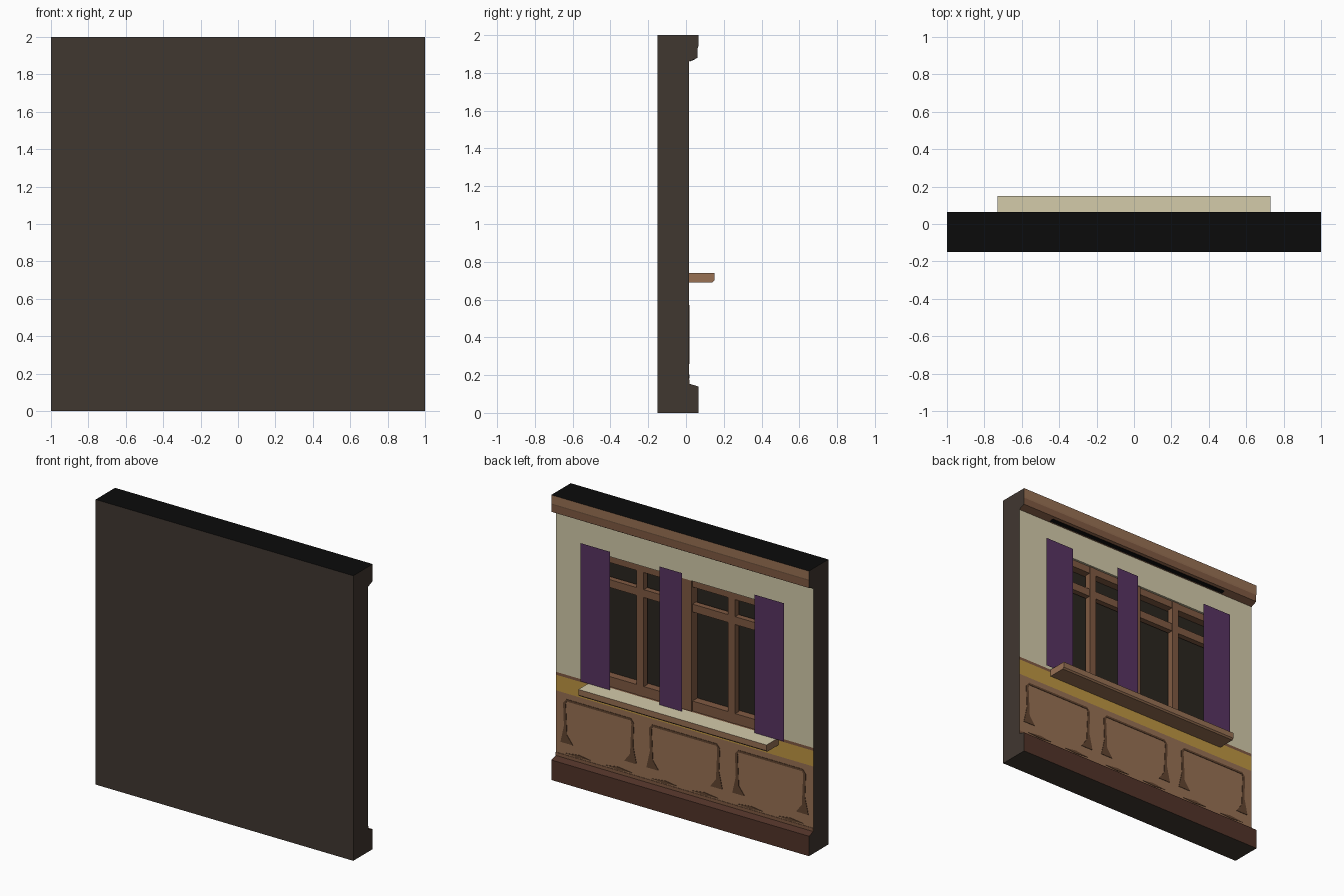
import bpy, bmesh

if "Cube" in bpy.data.objects:
    bpy.data.objects.remove(bpy.data.objects["Cube"])

def lin(c):
    c /= 255
    return c / 12.92 if c <= 0.04045 else ((c + 0.055) / 1.055) ** 2.4

COLOURS = {
    "dark_brown": (64, 55, 48), "black": (11, 11, 11), "cream": (212, 203, 170),
    "wood": (152, 113, 84), "dark_wood": (98, 69, 48), "mustard": (190, 150, 66),
    "red_brown": (82, 52, 41), "purple": (88, 52, 98), "glass": (42, 38, 31),
    "frame_brown": (128, 90, 66),
}
MATS = {}
for n, c in COLOURS.items():
    m = bpy.data.materials.new(n)
    m.diffuse_color = (*[lin(v) for v in c], 1)
    m.use_nodes = True
    m.node_tree.nodes["Principled BSDF"].inputs["Base Color"].default_value = m.diffuse_color
    MATS[n] = m


def build(name, bm, rule):
    """Finish a mesh; rule(normal, centre) gives the colour of each face."""
    me = bpy.data.meshes.new(name)
    used = []
    bm.normal_update()
    for f in bm.faces:
        col = rule(f.normal, f.calc_center_median()) if callable(rule) else rule
        if col not in used:
            used.append(col)
            me.materials.append(MATS[col])
        f.material_index = used.index(col)
    bm.to_mesh(me)
    bm.free()
    ob = bpy.data.objects.new(name, me)
    bpy.context.collection.objects.link(ob)
    return ob


def extrude_x(name, pts, x0, x1, rule):
    """Extrude a (y, z) profile along x."""
    bm = bmesh.new()
    f = bm.faces.new([bm.verts.new((x0, y, z)) for y, z in pts])
    r = bmesh.ops.extrude_face_region(bm, geom=[f])
    for v in r["geom"]:
        if isinstance(v, bmesh.types.BMVert):
            v.co.x = x1
    bmesh.ops.recalc_face_normals(bm, faces=bm.faces[:])
    return build(name, bm, rule)


def box(name, x0, x1, y0, y1, z0, z1, rule):
    return extrude_x(name, [(y0, z0), (y1, z0), (y1, z1), (y0, z1)], x0, x1, rule)


def plate(name, pts, y, rule, thick=0.004):
    """Thin plate on the room side from an (x, z) outline."""
    bm = bmesh.new()
    f = bm.faces.new([bm.verts.new((x, y, z)) for x, z in pts])
    if thick:
        r = bmesh.ops.extrude_face_region(bm, geom=[f])
        for v in r["geom"]:
            if isinstance(v, bmesh.types.BMVert):
                v.co.y += thick
        bmesh.ops.recalc_face_normals(bm, faces=bm.faces[:])
    else:
        f.normal_update()
        if f.normal.y < 0:
            bmesh.ops.reverse_faces(bm, faces=[f])
    return build(name, bm, rule)


def faced(col):
    """Dark on the ends, coloured elsewhere."""
    return lambda n, c: "dark_brown" if abs(n.x) > 0.9 and abs(c.x) > 0.99 else col


FACE, GLASS = 0.015, -0.06      # wall face and glass depth
W, Z0, Z1 = 0.70, 0.74, 1.66    # window opening

# outer wall slab
box("outer_wall", -1, 1, -0.15, GLASS, 0, 2, lambda n, c: "black" if n.z > 0.9 else "dark_brown")

# inner wall bands
box("wainscot", -1, 1, GLASS, FACE, 0.1, 0.61, faced("wood"))
box("dado_band", -1, 1, GLASS, FACE, 0.61, 0.72, faced("mustard"))
box("dado_line", -1, 1, GLASS, FACE, 0.72, Z0, faced("frame_brown"))
box("wall_above_window", -1, 1, GLASS, FACE, Z1, 1.9, faced("cream"))
for side, x0, x1 in (("right", W, 1), ("left", -1, -W)):
    box("wall_" + side, x0, x1, GLASS, FACE, Z0, Z1, faced("cream"))

# skirting and cornice mouldings
extrude_x("skirting", [(GLASS, 0), (0.065, 0), (0.065, 0.14), (FACE, 0.155), (GLASS, 0.155)], -1, 1,
          lambda n, c: "dark_brown" if abs(n.x) > 0.9 or n.z < -0.9 else "red_brown")


def cornice_rule(n, c):
    if n.z > 0.9:
        return "black"
    if abs(n.x) > 0.9:
        return "dark_brown"
    return "wood" if c.z > 1.93 else "frame_brown"


extrude_x("cornice", [(GLASS, 2), (0.065, 2), (0.065, 1.94), (0.062, 1.93), (0.062, 1.88),
                      (FACE, 1.86), (GLASS, 1.86)], -1, 1, cornice_rule)
extrude_x("cornice_slot", [(0.022, 1.865), (0.022, 1.861), (0.045, 1.870), (0.045, 1.875)],
          -0.74, 0.74, "black")

# window: glass, frame, posts and rails
box("glass", -W, W, GLASS, GLASS + 0.005, Z0, Z1, "glass")
box("frame_top", -W, W, GLASS, 0.0, Z1 - 0.05, Z1, "frame_brown")
box("frame_bottom", -W, W, GLASS, 0.0, Z0, 0.81, "frame_brown")
box("centre_post", -0.05, 0.05, GLASS, 0.008, Z0, Z1, "frame_brown")
for s in (-1, 1):
    box("side_post", s * (W - 0.05), s * W, GLASS, 0.0, Z0, Z1, "frame_brown")
    box("mullion", s * 0.355 - 0.027, s * 0.355 + 0.027, -0.04, 0.003, Z0, Z1, "frame_brown")
    box("transom", s * 0.05, s * (W - 0.05), -0.04, 0.0, 1.435, 1.49, "frame_brown")

# window sill
extrude_x("sill", [(FACE, 0.69), (0.14, 0.69), (0.15, 0.70), (0.15, Z0), (FACE, Z0)], -0.73, 0.73,
          lambda n, c: "cream" if n.z > 0.9 else "wood")

# flat curtain panels
for name, cx, w in (("curtain_right", 0.675, 0.23), ("curtain_centre", 0.088, 0.176),
                    ("curtain_left", -0.675, 0.23)):
    a, b = cx - w / 2, cx + w / 2
    plate(name, [(a, Z0), (b, Z0), (b, 1.71), (a, 1.71)], 0.043, "purple", 0)

# painted wainscot panels: thin top line, sides widening downwards
for i in (-1, 0, 1):
    cx = i * 0.667
    plate("panel_top_line", [(cx - 0.25, 0.555), (cx + 0.25, 0.555), (cx + 0.25, 0.57), (cx - 0.25, 0.57)],
          FACE, "dark_wood", 0.003)
    for s in (-1, 1):
        plate("panel_side_line", [(cx + s * x, z) for x, z in
              ((0.25, 0.57), (0.275, 0.54), (0.268, 0.38), (0.295, 0.26), (0.20, 0.26),
               (0.245, 0.32), (0.255, 0.53), (0.25, 0.555))], FACE, "dark_wood", 0.003)
        plate("scuff", [(cx + s * x, z) for x, z in
              ((0.06, 0.19), (0.16, 0.183), (0.26, 0.19), (0.15, 0.203))], FACE, "dark_wood", 0.003)
plate("wainscot_foot", [(-1, 0.155), (1, 0.155), (1, 0.178), (-1, 0.178)], FACE, "frame_brown", 0.003)
